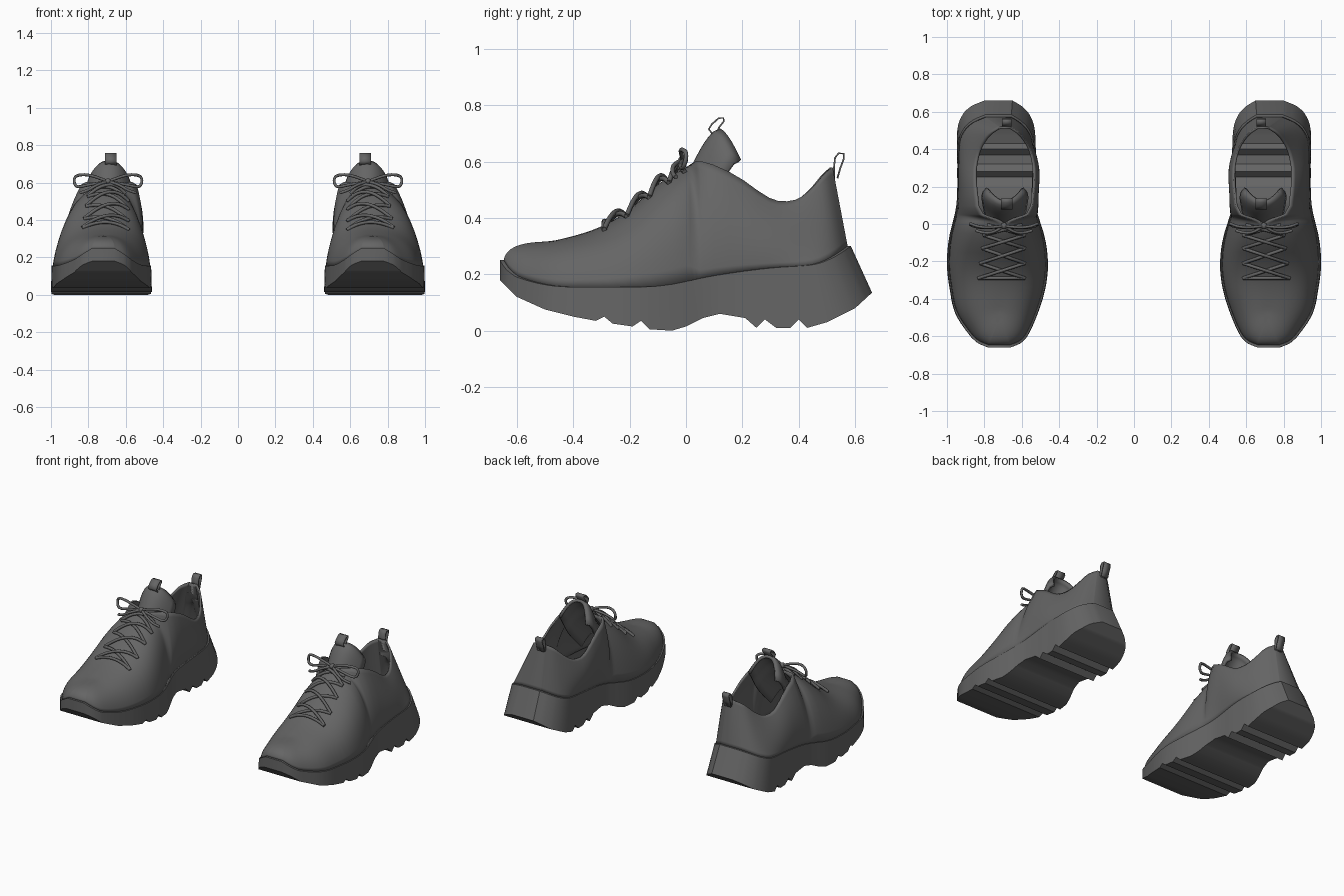
import bpy, bmesh, math
from mathutils import Vector
from mathutils.bvhtree import BVHTree

cube = bpy.data.objects.get("Cube")
if cube:
    bpy.data.objects.remove(cube)

charcoal = bpy.data.materials.new("charcoal")
charcoal.use_nodes = True
GREY = (0.13, 0.13, 0.13, 1)
charcoal.diffuse_color = GREY
charcoal.node_tree.nodes["Principled BSDF"].inputs["Base Color"].default_value = GREY

# Sole plan: y, inner x, outer x, height of the sole's upper edge
PLAN = [(-.66, .66, .78, .25), (-.64, .61, .83, .22), (-.6, .57, .875, .19),
        (-.48, .515, .955, .16), (-.35, .475, .985, .155), (-.22, .46, 1, .155),
        (-.08, .475, .99, .16), (.1, .525, .95, .195), (.3, .525, .945, .222),
        (.5, .53, .945, .235), (.58, .555, .92, .255), (.63, .6, .87, .28),
        (.66, .65, .8, .3)]
# Tread profile: y, z
TREAD = [(-.66, .18), (-.6, .12), (-.5, .075), (-.4, .05), (-.32, .035), (-.29, .05),
         (-.26, .025), (-.19, .015), (-.16, .035), (-.13, .005), (-.05, 0), (0, .015),
         (.06, .045), (.12, .06), (.21, .045), (.25, .01), (.28, .04), (.32, .01),
         (.37, .01), (.4, .04), (.43, .01), (.5, .03), (.6, .08), (.66, .135)]
# Ridge and collar: station y, top y, top z, half width of the opening
COLLAR = [(-.66, -.5, .315, 0), (-.5, -.44, .325, 0), (-.3, -.3, .37, 0),
          (-.2, -.2, .43, 0), (-.1, -.1, .52, 0), (0, 0, .58, 0), (.06, .05, .602, .125),
          (.17, .17, .555, .155), (.28, .28, .48, .16), (.35, .33, .46, .155),
          (.43, .39, .465, .14), (.52, .44, .5, .115), (.61, .49, .555, .075),
          (.66, .52, .58, .03)]


def sample(table, y, smooth=True):
    """Interpolate the table's columns at y."""
    i = 0
    while i < len(table) - 2 and y > table[i + 1][0]:
        i += 1
    a, b = table[i], table[i + 1]
    before, after = table[max(i - 1, 0)], table[min(i + 2, len(table) - 1)]
    d = b[0] - a[0]
    t = (y - a[0]) / d
    out = []
    for c in range(1, len(a)):
        lin = a[c] + (b[c] - a[c]) * t
        if smooth:
            chord = b[c] - a[c]
            m0 = (b[c] - before[c]) / (b[0] - before[0]) * d - chord
            m1 = (after[c] - a[c]) / (after[0] - a[0]) * d - chord
            lin += t * (1 - t) * ((1 - t) * m0 - t * m1)
        out.append(lin)
    return out


def ramp(v, lo, hi):
    t = min(max((v - lo) / (hi - lo), 0), 1)
    return t * t * (3 - 2 * t)


def skin(rows, closed):
    """Grid of quads through rows of points."""
    bm = bmesh.new()
    grid = [[bm.verts.new(p) for p in row] for row in rows]
    n = len(rows[0])
    for a, b in zip(grid, grid[1:]):
        for i in range(n if closed else n - 1):
            j = (i + 1) % n
            bm.faces.new((a[i], a[j], b[j], b[i]))
    return bm, grid


def finish(name, bm, thickness=0, angle=40):
    """Turn a bmesh into a smooth object mirrored into a pair."""
    bmesh.ops.remove_doubles(bm, verts=bm.verts, dist=0.0005)
    bmesh.ops.recalc_face_normals(bm, faces=bm.faces)
    mesh = bpy.data.meshes.new(name)
    bm.to_mesh(mesh)
    bm.free()
    mesh.materials.append(charcoal)
    obj = bpy.data.objects.new(name, mesh)
    bpy.context.collection.objects.link(obj)
    bpy.ops.object.select_all(action='DESELECT')
    obj.select_set(True)
    bpy.context.view_layer.objects.active = obj
    bpy.ops.object.shade_smooth_by_angle(angle=math.radians(angle))
    if thickness:
        solid = obj.modifiers.new("thickness", 'SOLIDIFY')
        solid.thickness = thickness
        solid.offset = -1
    pair = obj.modifiers.new("pair", 'MIRROR')
    pair.use_mirror_merge = False
    return obj


def edge_point(y, side, inset=1.0):
    """Point on the sole's upper edge; side is -1 inner, +1 outer."""
    inner, outer, z = sample(PLAN, y)
    heel = ramp(y, .3, .66)
    half = (outer - inner) / 2 * (.985 - .06 * heel) * inset
    return Vector(((inner + outer) / 2 + side * half, (y - .075 * heel) * inset, z))


def around(stations, make):
    """Closed loop: inner side toe to heel, outer side back again."""
    return [make(y, -1) for y in stations] + [make(y, 1) for y in reversed(stations)]


def tread_point(y, side):
    inner, outer, _ = sample(PLAN, y)
    return Vector((inner if side < 0 else outer, y, sample(TREAD, y, False)[0]))


# Hollow sole with straight grooves across the tread
even = [-.66 * math.cos(math.pi * i / 40) for i in range(41)]
stations = sorted({round(y, 2) for y in even} | {row[0] for row in TREAD})
bm, grid = skin([around(stations, tread_point), around(stations, edge_point),
                 around(stations, lambda y, s: edge_point(y, s, .94))], True)
loop = grid[0]
for i in range(len(stations) - 1):
    bm.faces.new((loop[i], loop[i + 1], loop[-i - 2], loop[-i - 1]))
finish("sole", bm, angle=32)


# Upper: curved ribs from the sole edge to the ridge or collar
def centre(y):
    return .715 - .025 * ramp(y, -.5, .1)


def rib(y, side, t):
    base = edge_point(y, side, .98)
    ty, tz, half = sample(COLLAR, y)
    half = max(half, 0)
    top = Vector((centre(ty) + side * half, ty, tz))
    span = top - base
    open_ = min(half / .12, 1) if y < .3 else 1
    bulge = Vector((side * .035 * open_ * (1 - ramp(y, .25, .6)), 0, 0))
    arch1 = base + Vector((span.x * .08, span.y * .05, span.z * .68))
    arch2 = top - Vector((span.x * .55, span.y * .6, 0))
    p1 = arch1.lerp(base + span / 3, open_) + bulge
    p2 = arch2.lerp(base + span * 2 / 3, open_) + bulge
    s = 1 - t
    return base * s**3 + p1 * (3 * s * s * t) + p2 * (3 * s * t * t) + top * t**3


ribs = sorted(even + [.015, .03, .045, .06])
bm, grid = skin([around(ribs, lambda y, s: rib(y, s, k / 14)) for k in range(15)], True)
bmesh.ops.recalc_face_normals(bm, faces=bm.faces)
surface = BVHTree.FromBMesh(bm)
finish("upper", bm, .012, 50)

# Tongue: arched flap rising out of the collar
SPINE = [(0, -.1, .44, .1), (.4, 0, .555, .115), (.75, .06, .66, .125),
         (.92, .095, .705, .12), (1, .12, .717, .1)]
rows = []
for k in range(15):
    y, z, half = sample(SPINE, k / 14)
    rows.append([(centre(.1) + half * u, y + .075 * u * u, z - .11 * abs(u)**3)
                 for u in (i / 8 - 1 for i in range(17))])
finish("tongue", skin(rows, False)[0], .018, 50)


# Pull loops: bent bands on the tongue and heel
def band(name, path, width):
    rows = [[(.68 + s * width / 2, y, z) for s in (-1, 1)] for y, z in path]
    finish(name, skin(rows, False)[0], .006, 50)


band("tongue_loop", [(.095, .69), (.078, .715), (.09, .735), (.115, .757), (.135, .757),
                     (.137, .742), (.12, .72), (.112, .7)], .06)
band("heel_loop", [(.522, .54), (.522, .58), (.526, .615), (.54, .632), (.562, .63),
                   (.563, .61), (.55, .575), (.54, .54)], .05)


# Laces: round cords lying on the upper
def cords(name, paths, radius):
    curve = bpy.data.curves.new(name, 'CURVE')
    curve.dimensions = '3D'
    curve.bevel_depth = radius
    curve.bevel_resolution = 2
    curve.resolution_u = 4
    curve.use_fill_caps = True
    for path in paths:
        for flip in (1, -1):
            spline = curve.splines.new('NURBS')
            spline.points.add(len(path) - 1)
            spline.use_endpoint_u = True
            spline.order_u = 3
            for point, p in zip(spline.points, path):
                point.co = (p[0] * flip, p[1], p[2], 1)
    curve.materials.append(charcoal)
    obj = bpy.data.objects.new(name, curve)
    bpy.context.collection.objects.link(obj)


def strand(x0, y0, x1, y1, lift):
    path = []
    for i in range(9):
        t = i / 8
        x, y = x0 + (x1 - x0) * t, y0 + (y1 - y0) * t
        hit = surface.ray_cast(Vector((centre(y) + x, y, 2)), Vector((0, 0, -1)))[0]
        z = hit.z if hit else .57
        path.append((centre(y) + x, y, z + lift * (.3 + .7 * math.sin(math.pi * t))))
    return path


holes = [(.125, -.29), (.12, -.21), (.115, -.13), (.11, -.06), (.09, -.005)]
paths = [strand(-.125, -.29, .125, -.29, .014)]
for (h0, y0), (h1, y1) in zip(holes, holes[1:]):
    paths.append(strand(-h0, y0, h1, y1, .014))
    paths.append(strand(h0, y0, -h1, y1, .026))
cords("laces", paths, .009)

# Bow: two loops and two loose ends tied at a knot
LOOP = [(0, 0, 0), (.07, -.01, .03), (.14, -.005, .04), (.185, .015, .025),
        (.175, 0, -.035), (.1, -.015, -.015), (0, 0, 0)]
TAIL = [(0, 0, 0), (.05, -.035, -.01), (.11, -.04, -.05), (.15, -.025, -.06)]
KNOT = Vector((.695, -.01, .605))
paths = [[KNOT + Vector((x * s, y, z)) for x, y, z in shape]
         for shape in (LOOP, TAIL) for s in (-1, 1)]
cords("bow", paths, .008)
bm = bmesh.new()
bmesh.ops.create_icosphere(bm, subdivisions=2, radius=.018)
bmesh.ops.translate(bm, verts=bm.verts, vec=KNOT)
finish("knot", bm)
